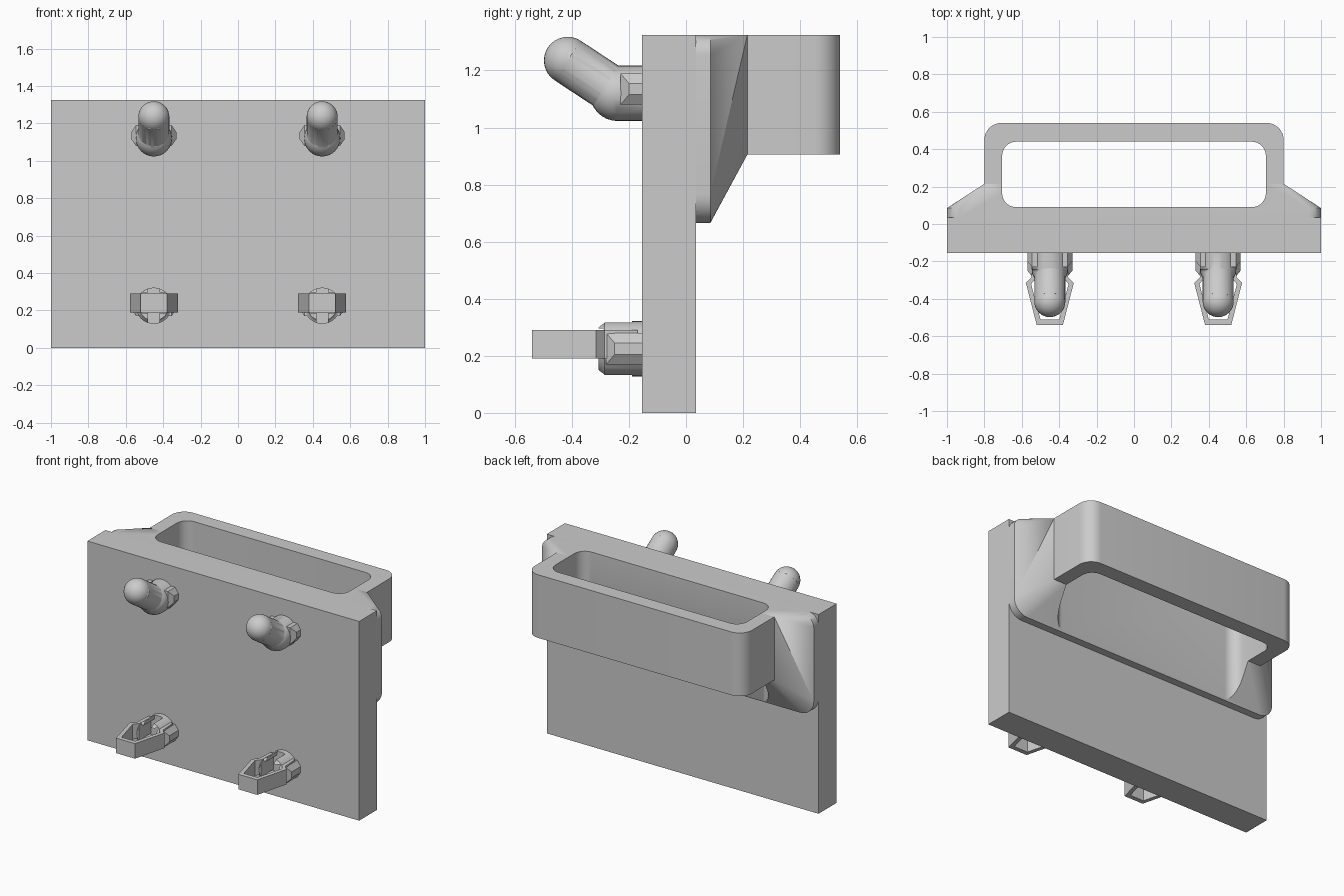
import bpy, bmesh, math
from mathutils import Vector, Matrix

if "Cube" in bpy.data.objects:
    bpy.data.objects.remove(bpy.data.objects["Cube"])


def finish(name, bm, smooth=True):
    bmesh.ops.recalc_face_normals(bm, faces=bm.faces)
    me = bpy.data.meshes.new(name)
    bm.to_mesh(me)
    bm.free()
    ob = bpy.data.objects.new(name, me)
    bpy.context.collection.objects.link(ob)
    if smooth:
        select(ob)
        bpy.ops.object.shade_smooth_by_angle(angle=math.radians(30))
    return ob


def select(ob):
    bpy.ops.object.select_all(action='DESELECT')
    ob.select_set(True)
    bpy.context.view_layer.objects.active = ob


def boolean(ob, other, op):
    m = ob.modifiers.new(op, 'BOOLEAN')
    m.operation, m.object, m.solver = op, other, 'EXACT'
    select(ob)
    bpy.ops.object.modifier_apply(modifier=m.name)
    bpy.data.objects.remove(other)


def box(name, x0, x1, y0, y1, z0, z1):
    bm = bmesh.new()
    bmesh.ops.create_cube(bm, size=1, matrix=Matrix.LocRotScale(
        Vector(((x0 + x1) / 2, (y0 + y1) / 2, (z0 + z1) / 2)), None,
        Vector((x1 - x0, y1 - y0, z1 - z0))))
    return finish(name, bm, False)


def rounded(x0, x1, y0, y1, radii, n=8):
    """Rounded rectangle; radii run from lower left, counter-clockwise."""
    pts = []
    corners = [(x0, y0, 1, 1), (x1, y0, -1, 1), (x1, y1, -1, -1), (x0, y1, 1, -1)]
    for i, ((x, y, sx, sy), r) in enumerate(zip(corners, radii)):
        if r == 0:
            pts.append((x, y))
            continue
        for k in range(n + 1):
            a = math.pi * (1 + i / 2 + k / n / 2)
            pts.append((x + sx * r + r * math.cos(a), y + sy * r + r * math.sin(a)))
    return pts


def prism(name, pts, z0, z1):
    bm = bmesh.new()
    f = bm.faces.new([bm.verts.new((x, y, z0)) for x, y in pts])
    ext = bmesh.ops.extrude_face_region(bm, geom=[f])
    vs = [g for g in ext['geom'] if isinstance(g, bmesh.types.BMVert)]
    bmesh.ops.translate(bm, verts=vs, vec=(0, 0, z1 - z0))
    return finish(name, bm)


def hull(name, points):
    bm = bmesh.new()
    for p in points:
        bm.verts.new(p)
    bmesh.ops.convex_hull(bm, input=bm.verts)
    bmesh.ops.dissolve_limit(bm, angle_limit=0.01, verts=bm.verts, edges=bm.edges)
    return finish(name, bm)


def rod(name, a, b, r1, r2):
    a, b = Vector(a), Vector(b)
    bm = bmesh.new()
    rot = (b - a).to_track_quat('Z', 'Y').to_matrix().to_4x4()
    bmesh.ops.create_cone(bm, cap_ends=True, segments=32, radius1=r1, radius2=r2,
                          depth=(b - a).length,
                          matrix=Matrix.Translation((a + b) / 2) @ rot)
    return finish(name, bm)


def ball(name, c, r):
    bm = bmesh.new()
    bmesh.ops.create_uvsphere(bm, u_segments=32, v_segments=16, radius=r,
                              matrix=Matrix.Translation(c))
    return finish(name, bm)


def side_tabs(name, x, z, y_end):
    # chamfered wing crossing the peg
    pts = []
    for s in (-1, 1):
        for h in (-.055, .055):
            pts += [(x + s * .095, y, z + h) for y in (-.15, y_end)]
        for h in (-.02, .02):
            pts += [(x + s * .12, y, z + h) for y in (-.15, y_end + .03)]
    return hull(name, pts)


# Back plate
box("back_plate", -1, 1, -.155, .035, 0, 1.325)

# Holder: rounded base tapering into the pocket, with a through opening
base = rounded(-1, 1, .665, 1.325, (.1, .1, .07, .07))
pts = [(x, y, z) for y in (.035, .085) for x, z in base]
pts += [(x, .215, z) for x in (-.8, .8) for z in (.905, 1.325)]
holder = hull("holder", pts)
boolean(holder, prism("pocket", rounded(-.8, .8, .205, .54, (0, 0, .09, .09)),
                      .905, 1.325), 'UNION')
boolean(holder, prism("opening", rounded(-.705, .705, .09, .44, (.075,) * 4),
                      .4, 1.6), 'DIFFERENCE')
select(holder)
bpy.ops.object.shade_smooth_by_angle(angle=math.radians(30))

for x, side in ((-.45, "left"), (.45, "right")):
    # Upper hook: collar, elbow, tilted pin with round tip
    elbow, tip = (x, -.24, 1.12), (x, -.415, 1.235)
    hook = rod("upper_hook_" + side, (x, -.15, 1.12), elbow, .097, .097)
    boolean(hook, ball("elbow", elbow, .097), 'UNION')
    pin = rod("pin", elbow, tip, .083, .083)
    boolean(pin, ball("tip", tip, .083), 'UNION')
    boolean(hook, pin, 'UNION')
    side_tabs("hook_tabs_" + side, x, 1.135, -.23)

    # Lower clip: split peg with chamfered end
    z = .225
    peg = rod("clip_peg_" + side, (x, -.15, z), (x, -.285, z), .097, .097)
    boolean(peg, rod("nose", (x, -.284, z), (x, -.307, z), .097, .08), 'UNION')
    tabs = side_tabs("tabs", x, z, -.28)
    boolean(peg, tabs, 'UNION')
    boolean(peg, box("slot", x - .03, x + .03, -.4, -.19, 0, .5), 'DIFFERENCE')
    boolean(peg, box("cavity", x - .065, x + .065, -.4, -.19, .185, .295), 'DIFFERENCE')

    # Spring band of the clip
    outer = [(.07, -.54), (.128, -.315), (.098, -.285), (.09, -.17)]
    inner = [(.055, -.17), (.065, -.275), (.1, -.322), (.05, -.51)]
    half = outer + inner
    loop = [(x + a, b) for a, b in half] + [(x - a, b) for a, b in reversed(half)]
    prism("clip_band_" + side, loop, .19, .29)
